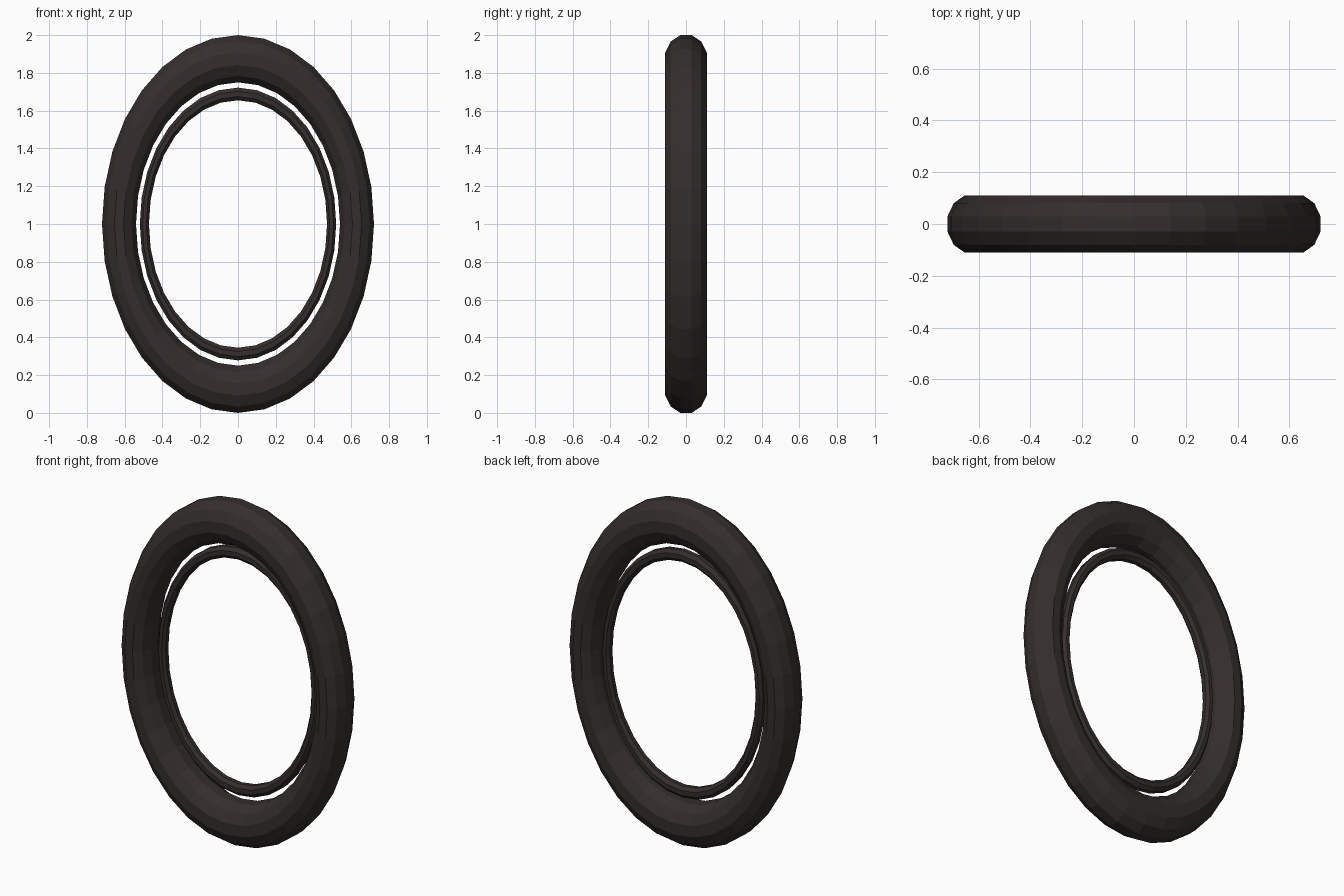
import bpy
import bmesh
from math import cos, sin, pi
from mathutils import Vector

cube = bpy.data.objects.get("Cube")
if cube:
    bpy.data.objects.remove(cube)

# Single dark rubber-like colour
dark = bpy.data.materials.new("dark_brown_black")
dark.use_nodes = True
colour = (0.035, 0.027, 0.027, 1)
dark.diffuse_color = colour
bsdf = dark.node_tree.nodes["Principled BSDF"]
bsdf.inputs["Base Color"].default_value = colour
bsdf.inputs["Roughness"].default_value = 0.8

WIDTH = 0.72   # oval squash across x
DEPTH = 0.88   # slight flattening of the tube along y


def oval_ring(name, outer, inner, sides, y=0.0, segments=32):
    """Upright oval torus whose tube has flat outer and inner faces."""
    major = (outer + inner) / 2
    minor = (outer - inner) / 2 / cos(pi / sides)
    bm = bmesh.new()
    loops = []
    for i in range(segments):
        a = 2 * pi * i / segments
        loop = []
        for j in range(sides):
            b = 2 * pi * (j + 0.5) / sides
            r = major + minor * cos(b)
            loop.append(bm.verts.new(Vector((
                WIDTH * r * sin(a), y + DEPTH * minor * sin(b), 1 + r * cos(a)))))
        loops.append(loop)
    for i in range(segments):
        here, there = loops[i], loops[(i + 1) % segments]
        for j in range(sides):
            k = (j + 1) % sides
            bm.faces.new((here[j], here[k], there[k], there[j]))
    bmesh.ops.recalc_face_normals(bm, faces=bm.faces)
    mesh = bpy.data.meshes.new(name)
    bm.to_mesh(mesh)
    bm.free()
    mesh.materials.append(dark)
    ring = bpy.data.objects.new(name, mesh)
    bpy.context.collection.objects.link(ring)
    return ring


# Thick outer frame and the thin ring floating inside it
oval_ring("outer_frame", 1.0, 0.75, 12)
oval_ring("inner_ring", 0.722, 0.655, 8, y=0.018)
